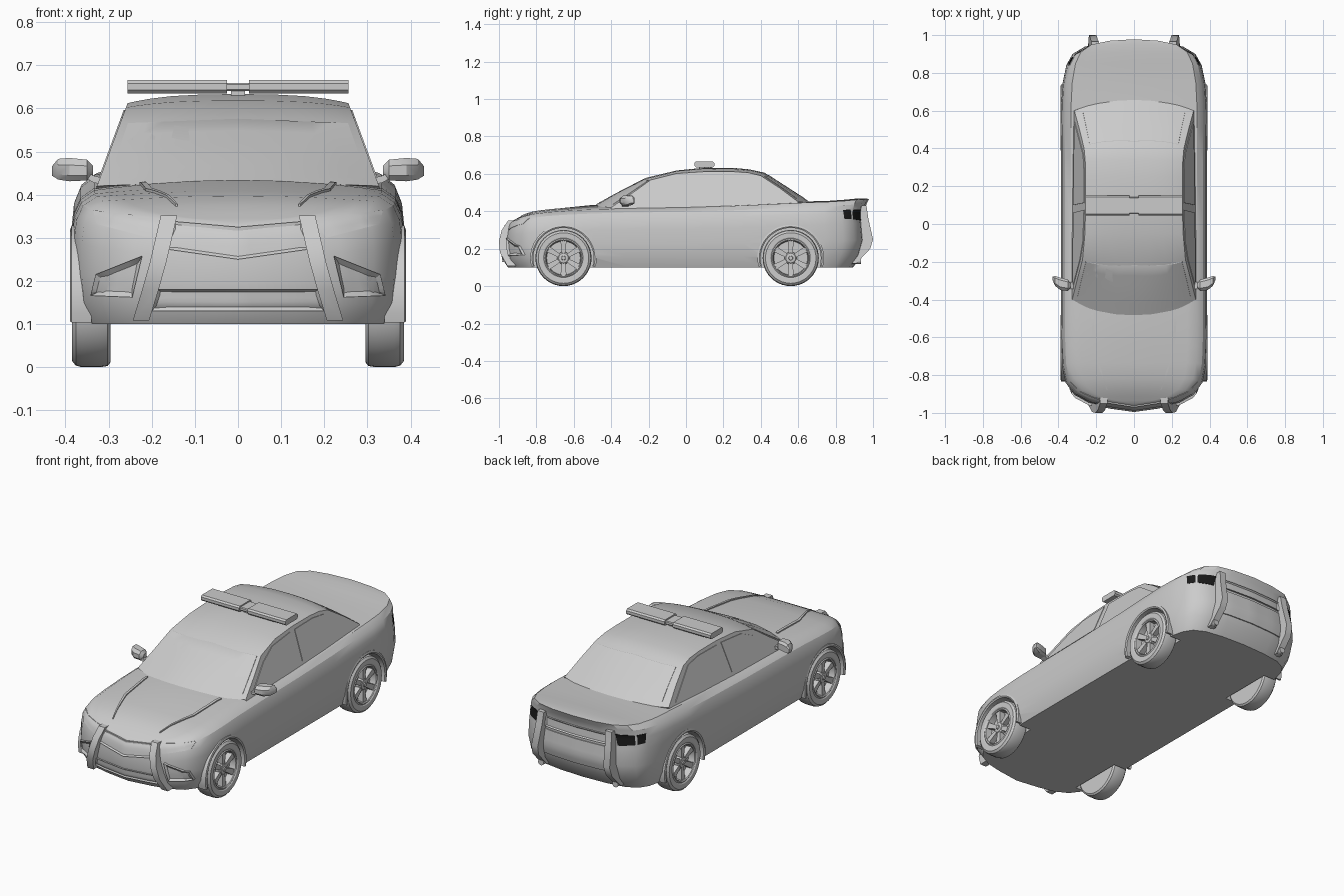
import bpy, bmesh, math
from mathutils import Vector
from mathutils.bvhtree import BVHTree

if "Cube" in bpy.data.objects:
    bpy.data.objects.remove(bpy.data.objects["Cube"])


def finish(name, bm, color=None):
    bmesh.ops.remove_doubles(bm, verts=bm.verts, dist=1e-4)
    bmesh.ops.recalc_face_normals(bm, faces=bm.faces)
    me = bpy.data.meshes.new(name)
    bm.to_mesh(me)
    bm.free()
    ob = bpy.data.objects.new(name, me)
    bpy.context.collection.objects.link(ob)
    if color:
        mat = bpy.data.materials.new(name + "_paint")
        mat.diffuse_color = color
        mat.use_nodes = True
        mat.node_tree.nodes["Principled BSDF"].inputs["Base Color"].default_value = mat.diffuse_color
        me.materials.append(mat)
    return ob


def loft(name, rings, caps=True, color=None):
    """Skin a list of closed rings with equal point counts."""
    bm = bmesh.new()
    vs = [[bm.verts.new(p) for p in r] for r in rings]
    n = len(rings[0])
    for a, b in zip(vs, vs[1:]):
        for i in range(n):
            bm.faces.new((a[i], a[(i + 1) % n], b[(i + 1) % n], b[i]))
    if caps:
        bm.faces.new(vs[0])
        bm.faces.new(vs[-1])
    return finish(name, bm, color)


def lathe_x(name, profile, s, y, z, n=40):
    """Revolve (radius, x) points about an axis along x."""
    return loft(name, [[(s * x, y + r * math.cos(a), z + r * math.sin(a))
                        for a in (math.tau * i / n for i in range(n))] for r, x in profile])


def rect(x0, x1, y0, y1, z):
    return [(x0, y0, z), (x1, y0, z), (x1, y1, z), (x0, y1, z)]


def patch(name, tree, low, high, to3d, d, off=.003, nu=6, nv=5, inset=None, color=None):
    """Ruled panel between two 2D polylines, projected on a surface along d."""
    d = Vector(d)

    def along(pts, u):
        k = min(int(u), len(pts) - 2)
        return Vector(pts[k]).lerp(Vector(pts[k + 1]), u - k)
    cols = nu * (len(low) - 1)
    bm = bmesh.new()
    grid = []
    for i in range(cols + 1):
        a, b = along(low, i / nu), along(high, i / nu)
        row = []
        for j in range(nv + 1):
            p = Vector(to3d(*a.lerp(b, j / nv)))
            hit = tree.ray_cast(p - d * 2, d)[0] or tree.find_nearest(p - d * .9)[0]
            row.append(bm.verts.new(hit - d * off))
        grid.append(row)
    faces = [bm.faces.new((grid[i][j], grid[i + 1][j], grid[i + 1][j + 1], grid[i][j + 1]))
             for i in range(cols) for j in range(nv)]
    ext = bmesh.ops.extrude_edge_only(bm, edges=[e for e in bm.edges if e.is_boundary])
    bmesh.ops.translate(bm, vec=d * (off + .004),
                        verts=[g for g in ext["geom"] if isinstance(g, bmesh.types.BMVert)])
    bm.normal_update()
    bmesh.ops.recalc_face_normals(bm, faces=bm.faces)
    if sum(f.normal.dot(d) for f in faces) > 0:
        bmesh.ops.reverse_faces(bm, faces=bm.faces)
    if inset:
        bmesh.ops.inset_region(bm, faces=faces, thickness=inset, depth=-off * .75)
    return finish(name, bm, color)


def tree_of(ob):
    return BVHTree.FromPolygons([v.co for v in ob.data.vertices],
                                [p.vertices[:] for p in ob.data.polygons])


WHEELS = (("front", -.655), ("rear", .56))
SIDES = (("right", 1), ("left", -1))
WZ = .15

# Lower body: stations (y, half width, shoulder height, deck crown)
stations = [(-.987, 0, .335, 0), (-.968, .14, .345, 0), (-.945, .24, .355, .002),
            (-.905, .315, .37, .006), (-.84, .362, .385, .012), (-.75, .38, .395, .014),
            (-.65, .385, .402, .017), (-.5, .386, .41, .024), (-.3, .386, .415, .024),
            (0, .386, .42, .02), (.3, .386, .43, .015), (.5, .386, .44, .01),
            (.65, .384, .447, .006), (.75, .378, .45, .005), (.85, .358, .456, .006),
            (.91, .325, .462, .006), (.95, .26, .464, .004), (.97, .15, .465, .002), (.978, 0, .466, 0)]
# Wall levels: height fraction, width scale, front and rear shift
levels = [(0, .93, .035, -.085), (.18, .985, .006, -.035), (.4, 1, 0, -.012), (.65, 1, 0, -.022),
          (.82, .985, .008, -.028), (.93, .945, .018, -.012), (1, .865, .035, 0)]
rings = []
for y, x, zs, c in stations:
    w = max(0, min(1, (abs(y) - .6) / .38))
    side = [(x * k, y + w * (f if y < 0 else r), .1 + h * (zs - .1)) for h, k, f, r in levels]
    tx, ty, tz = side[-1]
    deck = [(tx * t, ty, tz + c * (1 - t * t)) for t in (.85, .6, .3, 0, -.3, -.6, -.85)]
    rings.append(side + deck + [(-px, py, pz) for px, py, pz in reversed(side)])
body = loft("body", rings, caps=False)

# Wheel wells
cutters = []
for _, y in WHEELS:
    for _, s in SIDES:
        cut = lathe_x("well_cutter", [(.163, .285), (.163, .45)], s, y, WZ)
        cut.hide_render = True
        mod = body.modifiers.new("well", 'BOOLEAN')
        mod.object = cut
        mod.solver = 'EXACT'
        cutters.append(cut)
bpy.context.view_layer.update()
body_eval = body.evaluated_get(bpy.context.evaluated_depsgraph_get())
cut_mesh = bpy.data.meshes.new_from_object(body_eval)
body.modifiers.clear()
body_tree = tree_of(body)
body.data = cut_mesh
for c in cutters:
    bpy.data.objects.remove(c)


# Cabin: centre line (y, z) and roof rail (y, z), rail lies on the window plane
def plane_x(z):
    return .327 - (z - .42) * .37


cabin_rows = [(-.5, .425, -.4, .42), (-.36, .503, -.29, .495), (-.21, .58, -.19, .567),
              (-.05, .618, -.05, .602), (.1, .633, .1, .612), (.25, .632, .25, .612),
              (.34, .624, .335, .606), (.42, .606, .4, .59), (.53, .535, .5, .525), (.665, .448, .6, .45)]
rings = []
for cy, cz, ey, ez in cabin_rows:
    top = [(plane_x(ez) * t, cy + (ey - cy) * t * t, cz + (ez - cz) * abs(t) ** 3)
           for t in (1, .93, .8, .6, .3, 0, -.3, -.6, -.8, -.93, -1)]
    b = plane_x(.4)
    rings.append([(b, ey, .4)] + top + [(-b, ey, .4)])
cabin = loft("cabin", rings)
cabin_tree = tree_of(cabin)


def xz(x, z):
    return (x, 0, z)


def mx(pts, s):
    return [(s * a, b) for a, b in pts]


FRONT, BACK, DOWN = (0, 1, 0), (0, -1, 0), (0, 0, -1)

# Glass
patch("windshield", cabin_tree, [(-.3, .437), (0, .44), (.3, .437)], [(-.255, .566), (0, .576), (.255, .566)], xz, FRONT)
patch("rear_window", cabin_tree, [(-.27, .468), (0, .468), (.27, .468)], [(-.235, .585), (0, .595), (.235, .585)], xz, BACK)
for n, s in SIDES:
    def yz(y, z):
        return (0, y, z)
    patch(n + "_front_window", cabin_tree, [(-.34, .428), (-.2, .432), (-.09, .435), (.06, .44)],
          [(-.325, .438), (-.19, .535), (-.09, .58), (.075, .594)], yz, (-s, 0, 0), nv=3, nu=3)
    patch(n + "_rear_window", cabin_tree, [(.1, .44), (.3, .446), (.4, .45), (.54, .457)],
          [(.112, .594), (.27, .596), (.365, .583), (.525, .468)], yz, (-s, 0, 0), nv=3, nu=3)

# Front and rear panels
patch("upper_grille", body_tree, [(-.175, .275), (0, .25), (.175, .275)], [(-.148, .338), (0, .325), (.148, .338)],
      xz, FRONT, off=.008, inset=.008)
patch("lower_intake", body_tree, [(-.2, .13), (0, .13), (.2, .13)], [(-.185, .18), (0, .18), (.185, .18)],
      xz, FRONT, off=.01, inset=.006)
patch("trunk_strip", body_tree, [(-.19, .35), (0, .35), (.19, .35)], [(-.19, .4), (0, .4), (.19, .4)],
      xz, BACK, off=.01, inset=.006)
patch("rear_bumper_panel", body_tree, [(-.2, .2), (0, .2), (.2, .2)], [(-.19, .335), (0, .335), (.19, .335)], xz, BACK, off=.006)
for n, s in SIDES:
    patch(n + "_headlight", body_tree, mx([(.328, .332), (.205, .3)], s), mx([(.336, .364), (.172, .345)], s),
          xz, FRONT, color=(.8, .8, .8, 1))
    patch(n + "_fog_lamp", body_tree, mx([(.342, .166), (.245, .162)], s), mx([(.33, .215), (.222, .258)], s),
          xz, FRONT, off=.014, inset=.011)
    patch(n + "_taillight", body_tree, mx([(.348, .36), (.24, .35)], s), mx([(.346, .408), (.225, .41)], s),
          xz, BACK, color=(.01, .01, .01, 1))
    patch(n + "_hood_crease", body_tree, mx([(.215, -.47), (.2, -.68), (.14, -.88)], s),
          mx([(.228, -.47), (.214, -.68), (.145, -.88)], s), lambda x, y: (x, y, 0), DOWN, off=.006, nv=2)

# Push bars front (x, z, y) and rear
for n, s in SIDES:
    for name, f, pts in (("front_bar", 1, [(.16, .352, -.95), (.172, .3, -.985), (.186, .24, -1), (.203, .18, -.995), (.225, .108, -.955)]),
                         ("rear_bar", -1, [(.205, .43, .965), (.21, .36, .975), (.218, .25, 1), (.222, .2, .985), (.225, .12, .91)])):
        loft(f"{n}_{name}", [rect(s * (x - .019), s * (x + .019), y, y + f * .065, z) for x, z, y in pts])

    # Exhaust pipe
    bm = bmesh.new()
    bmesh.ops.create_cone(bm, cap_ends=True, segments=16, radius1=.017, radius2=.017, depth=.09)
    ex = finish(n + "_exhaust", bm)
    ex.location, ex.rotation_euler = (s * .225, .89, .135), (math.pi / 2, 0, 0)

    # Door mirror and stalk
    rows = [(.336, -.325, .012, .455, .012), (.35, -.325, .03, .457, .024), (.39, -.317, .033, .458, .027),
            (.417, -.302, .026, .459, .024), (.431, -.288, .01, .455, .011)]
    loft(n + "_mirror", [[(s * x, yc + hy * a, zc + hz * b) for a, b in
                          ((1, .6), (.6, 1), (-.5, 1), (-1, .4), (-1, -.5), (-.6, -1), (.6, -1), (1, -.7))]
                         for x, yc, hy, zc, hz in rows])
    loft(n + "_mirror_stalk", [[(s * x, -.325 + a * .018, z + b * .008) for a, b in ((1, 1), (-1, 1), (-1, -1), (1, -1))]
                               for x, z in ((.3, .428), (.335, .436), (.36, .45))])

# Wheels, rims and arch lips
for wn, y in WHEELS:
    for n, s in SIDES:
        nm = f"{wn}_{n}_"
        lathe_x(nm + "tire", [(.138, .295), (.147, .302), (.15, .32), (.15, .362), (.146, .376), (.135, .385),
                              (.11, .384), (.104, .38), (.098, .384), (.093, .38), (.09, .345)], s, y, WZ)
        lathe_x(nm + "hub", [(.034, .34), (.034, .366), (.026, .374), (.012, .376), (.01, .381)], s, y, WZ, 20)
        bm = bmesh.new()
        for k in range(6):
            a = math.tau * k / 6 + math.pi / 2
            u, v = Vector((0, math.cos(a), math.sin(a))), Vector((0, -math.sin(a), math.cos(a)))
            c = Vector((0, y, WZ))
            vs = [bm.verts.new(c + u * r + v * w * q + Vector((s * x, 0, 0)))
                  for x, r, w in ((.345, .02, .01), (.371, .02, .01), (.376, .094, .016), (.345, .094, .016)) for q in (-1, 1)]
            for i in range(4):
                j = (i + 1) % 4
                bm.faces.new((vs[2 * i], vs[2 * i + 1], vs[2 * j + 1], vs[2 * j]))
            bm.faces.new(vs[0::2])
            bm.faces.new(vs[1::2])
        finish(nm + "spokes", bm)
        arc = []
        for i in range(29):
            a = math.radians(-15 + 210 * i / 28)
            arc.append([(s * x, y + r * math.cos(a), WZ + r * math.sin(a))
                        for r, x in ((.161, .34), (.161, .385), (.168, .389), (.178, .386), (.178, .34))])
        loft(nm + "arch_lip", arc)


# Roof light bar
def bar(name, x0, x1, y0, y1, z0, z1, e):
    prof = [(y0 + e, z0), (y1 - e, z0), (y1, z0 + e), (y1, z1 - e), (y1 - e, z1), (y0 + e, z1), (y0, z1 - e), (y0, z0 + e)]
    loft(name, [[(x, a, b) for a, b in prof] for x in (x0, x1)])


bar("left_light", -.256, -.025, .045, .152, .635, .666, .008)
bar("right_light", .025, .256, .045, .152, .635, .666, .008)
bar("light_bridge", -.03, .03, .055, .142, .64, .659, .004)
bar("light_post", -.016, .016, .07, .13, .62, .645, .003)

# Smooth shading with sharp edges kept
for ob in bpy.context.scene.objects:
    ob.select_set(ob.type == 'MESH')
bpy.context.view_layer.objects.active = body
bpy.ops.object.shade_smooth_by_angle(angle=math.radians(30))
